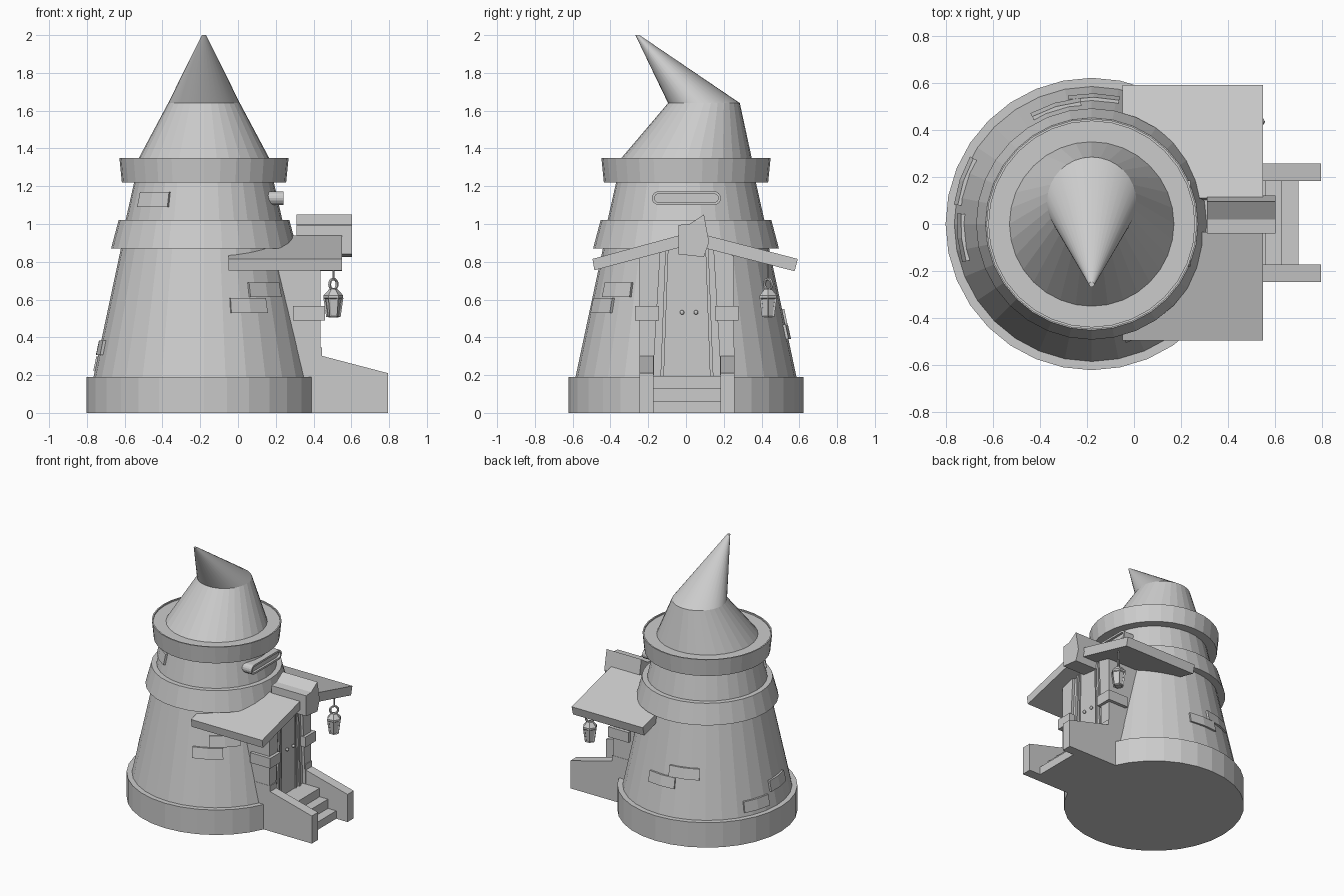
import bpy, bmesh
from math import sin, cos, pi, radians
from mathutils import Vector

if "Cube" in bpy.data.objects:
    bpy.data.objects.remove(bpy.data.objects["Cube"])

AX = -0.18      # tower axis x
MID = 0.005     # porch centre line y


def finish(name, bm, smooth=False):
    bmesh.ops.recalc_face_normals(bm, faces=bm.faces)
    me = bpy.data.meshes.new(name)
    bm.to_mesh(me)
    bm.free()
    ob = bpy.data.objects.new(name, me)
    bpy.context.collection.objects.link(ob)
    if smooth:
        bpy.context.view_layer.objects.active = ob
        ob.select_set(True)
        bpy.ops.object.shade_smooth_by_angle(angle=radians(30))
        ob.select_set(False)
    return ob


def lathe(name, prof, n=32, cx=AX, caps=(), closed=False, smooth=False):
    """Stack rings of (z, radius[, centre y]); caps lists ring indices to fill."""
    bm = bmesh.new()
    rings = []
    for p in prof:
        cy = p[2] if len(p) > 2 else 0
        rings.append([bm.verts.new((cx + p[1] * cos(2 * pi * i / n),
                                    cy + p[1] * sin(2 * pi * i / n), p[0])) for i in range(n)])
    pairs = list(zip(rings, rings[1:])) + ([(rings[-1], rings[0])] if closed else [])
    for a, b in pairs:
        for i in range(n):
            j = (i + 1) % n
            bm.faces.new((a[i], a[j], b[j], b[i]))
    for c in caps:
        bm.faces.new(rings[c])
    return finish(name, bm, smooth)


def prism(name, pts, lo, hi, axis='x'):
    """Extrude a (y,z) outline along x, or an (x,z) outline along y."""
    bm = bmesh.new()
    at = (lambda p, t: (t, p[0], p[1])) if axis == 'x' else (lambda p, t: (p[0], t, p[1]))
    f = bm.faces.new([bm.verts.new(at(p, lo)) for p in pts])
    ext = bmesh.ops.extrude_face_region(bm, geom=[f])
    d = Vector(at((0, 0), hi - lo))
    bmesh.ops.translate(bm, vec=d, verts=[v for v in ext['geom'] if isinstance(v, bmesh.types.BMVert)])
    return finish(name, bm)


def rect(a0, a1, b0, b1):
    return [(a0, b0), (a1, b0), (a1, b1), (a0, b1)]


# Tower: base, walls and two flared bands
lathe("tower_base", [(0, .622), (.19, .622), (.19, .57)], caps=(0,))
lathe("lower_wall", [(.19, .585), (.87, .44)])
lathe("lower_band", [(.87, .44), (.87, .492), (1.02, .452), (1.02, .41)])
lathe("upper_wall", [(1.02, .415), (1.22, .37)])
lathe("upper_band", [(1.22, .365), (1.22, .435), (1.35, .448), (1.35, .438), (1.34, .438), (1.34, .33)])

# Bent roof
lathe("roof_lower", [(1.34, .35), (1.64, .19, .095)])
lathe("roof_tip", [(1.64, .19, .095), (2.0, .011, -.257)], caps=(1,), smooth=True)


# Raised bricks wrapped on the tower wall
def wall_r(z):
    return .585 - (z - .19) * .213 if z < 1 else .415 - (z - 1.02) * .225


def brick(i, deg, z, half):
    bm = bmesh.new()
    rows = []
    for k in (-1, 0, 1):
        a = radians(deg + k * half)
        rows.append([bm.verts.new((AX + r * cos(a), r * sin(a), h)) for h, r in (
            (z - .039, wall_r(z - .039) - .03), (z - .039, wall_r(z - .039) + .014),
            (z + .039, wall_r(z + .039) + .014), (z + .039, wall_r(z + .039) - .03))])
    for a, b in zip(rows, rows[1:]):
        for j in range(4):
            bm.faces.new((a[j], a[(j + 1) % 4], b[(j + 1) % 4], b[j]))
    bm.faces.new(rows[0])
    bm.faces.new(rows[-1])
    finish("brick_%d" % i, bm)


for i, (deg, z, half) in enumerate([(-48.5, .652, 12.5), (-62, .568, 12), (89, .43, 11.5), (107, .51, 12),
                                    (161.5, .26, 10.5), (186, .345, 10.5), (226.5, 1.13, 15.5)]):
    brick(i, deg, z, half)

# Rounded slot window above the porch, with recessed pane
bm = bmesh.new()


def slot(x, r):
    return [bm.verts.new((x, .002 + s * .147 + r * cos(a), 1.137 + r * sin(a)))
            for s, a0 in ((1, -pi / 2), (-1, pi / 2)) for a in [a0 + k * pi / 8 for k in range(9)]]


loops = [slot(.15, .036), slot(.24, .036), slot(.24, .022), slot(.222, .022)]
for a, b in zip(loops, loops[1:]):
    for i in range(18):
        j = (i + 1) % 18
        bm.faces.new((a[i], a[j], b[j], b[i]))
bm.faces.new(loops[0])
bm.faces.new(loops[-1])
finish("slot_window", bm)

# Steps between the side walls
prism("steps", [(.3, 0), (.70, 0), (.70, .06), (.63, .06), (.63, .13), (.56, .13), (.56, .195), (.3, .195)],
      -.175, .185, 'y')

# Mirrored porch parts: stair walls, door posts, post blocks, door strips
for side, s in (("front", -1), ("back", 1)):
    def m(pts):
        return [(MID + s * y, z) for y, z in pts]
    y0, y1 = sorted((MID + s * .178, MID + s * .252))
    prism("stair_wall_" + side, [(.3, 0), (.795, 0), (.795, .21), (.44, .303), (.3, .303)], y0, y1, 'y')
    prism("door_post_" + side, m([(.25, .19), (.18, .19), (.14, .87), (.25, .83)]), .12, .438)
    prism("post_foot_" + side, m(rect(.175, .252, .2, .345)), .3, .444)
    prism("post_block_" + side, m(rect(.148, .274, .49, .567)), .29, .46)
    prism("door_strip_" + side, m([(.14, .195), (.122, .195), (.098, .87), (.114, .87)]), .3, .428)
    prism("door_inner_strip_" + side, m([(.096, .195), (.086, .195), (.076, .87), (.084, .87)]), .3, .424)
    # Door knob
    bpy.ops.mesh.primitive_uv_sphere_add(segments=12, ring_count=8, radius=.012,
                                         location=(.43, .016 + s * .037, .532))
    bpy.context.object.name = "door_knob_" + side

# Door panel
prism("door", [(-.18, .19), (.19, .19), (.15, .88), (-.14, .88)], .2, .418)

# Porch roof: two slabs and a crooked ridge beam
prism("porch_roof_front", [(-.495, .815), (-.485, .755), (-.035, .875), (-.035, .94)], -.05, .55)
prism("porch_roof_back", [(.11, .94), (.592, .815), (.575, .75), (.10, .872)], -.05, .55)
prism("ridge_beam", [(-.04, .995), (.02, 1.0), (.095, 1.05), (.122, .905), (.095, .825), (-.04, .84)], .31, .603)

# Hanging lantern
LX, LY = .505, .435
lathe("lantern_glass", [(.505, .026, LY), (.615, .041, LY)], 6, LX, caps=(0, 1))
frame = lathe("lantern_frame", [(.508, .032, LY), (.61, .047, LY)], 6, LX)
wire = frame.modifiers.new("bars", 'WIREFRAME')
wire.thickness = .012
lathe("lantern_cap", [(.608, .052, LY), (.622, .052, LY), (.655, .022, LY)], 6, LX, caps=(0, 2))
bpy.ops.mesh.primitive_torus_add(location=(LX, LY, .681), rotation=(pi / 2, 0, pi / 4), major_radius=.028,
                                 minor_radius=.008, major_segments=16, minor_segments=6)
bpy.context.object.name = "lantern_ring"
bpy.ops.mesh.primitive_cylinder_add(vertices=8, radius=.005, depth=.10, location=(LX, LY, .757))
bpy.context.object.name = "lantern_rod"
